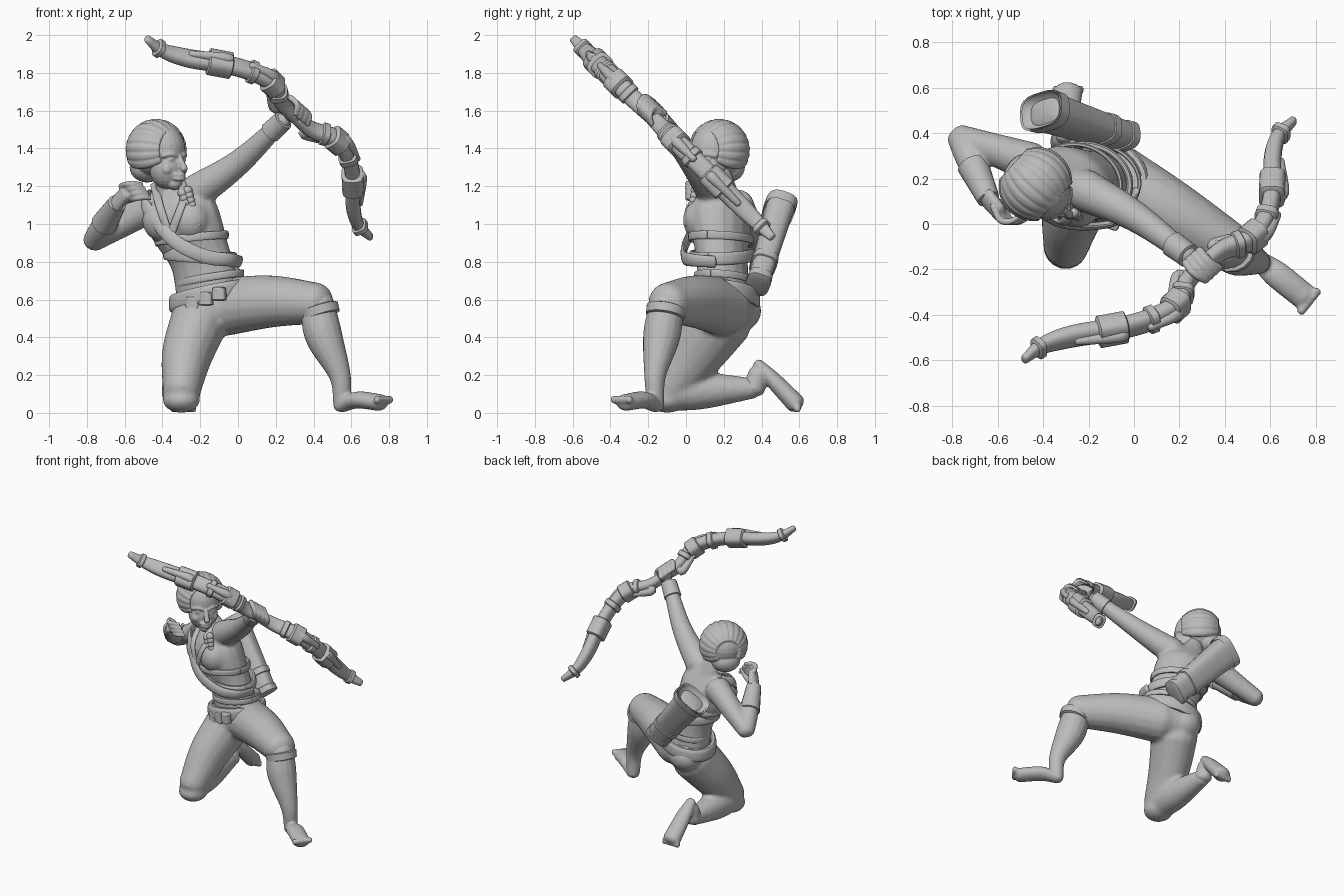
import bpy, bmesh, math
from mathutils import Vector, Matrix

if "Cube" in bpy.data.objects:
    bpy.data.objects.remove(bpy.data.objects["Cube"])

clay = bpy.data.materials.new("plain grey clay")
grey = (.5, .5, .5, 1)
clay.diffuse_color = grey
clay.use_nodes = True
clay.node_tree.nodes["Principled BSDF"].inputs["Base Color"].default_value = grey

ACROSS, UP, RIGHTWARD = Vector((.93, -.37, 0)), Vector((0, 0, 1)), Vector((1, 0, 0))
FORWARD = ACROSS.cross(UP)
MIRRORED = (-1, 1)


def catmull(values, amount):
    """Smoothly read a list of numbers or vectors at an amount from zero to one."""
    last = len(values) - 1
    place = amount * last
    index = min(int(place), last - 1)
    t = place - index
    start, end = values[index], values[index + 1]
    before = values[index - 1] if index else start * 2 - end
    after = values[index + 2] if index + 2 <= last else end * 2 - start
    return (start * 2 + (end - before) * t + (before * 2 - start * 5 + end * 4 - after) * t * t
            + (start * 3 - before - end * 3 + after) * t ** 3) / 2


def squared(value, power):
    return math.copysign(abs(value) ** power, value)


def sweep(mesh, points, radii, side=RIGHTWARD, flat=1, cap=.7, sides=16, power=1):
    """Sweep an ellipse along the points; its wide axis lies along side, flat scales the other.
    A power under one makes the section boxy, a negative cap makes the ends hollow."""
    points = [Vector(point) for point in points]
    steps = max(8, 4 * len(points))
    path = [catmull(points, step / steps) for step in range(steps + 1)]
    rings = []

    def add_ring(centre, wide, thin, radius):
        turns = [math.tau * (corner + .5) / sides for corner in range(sides)]
        rings.append([mesh.verts.new(centre + radius * (wide * squared(math.cos(turn), power)
                                                        + thin * flat * squared(math.sin(turn), power)))
                      for turn in turns])

    for step, centre in enumerate(path):
        radius = catmull(radii, step / steps)
        ahead = (path[min(step + 1, steps)] - path[max(step - 1, 0)]).normalized()
        wide = (side - ahead * ahead.dot(side)).normalized()
        thin = ahead.cross(wide)
        dome = [(cap * min(flat, 1) * math.sin(angle), math.cos(angle)) for angle in (.5, 1, 1.4)]
        if step == 0:
            for push, shrink in reversed(dome):
                add_ring(centre - ahead * push * radius, wide, thin, radius * shrink)
        add_ring(centre, wide, thin, radius)
        if step == steps:
            for push, shrink in dome:
                add_ring(centre + ahead * push * radius, wide, thin, radius * shrink)
    for ring, following in zip(rings, rings[1:]):
        for corner in range(sides):
            beside = (corner + 1) % sides
            mesh.faces.new((ring[corner], ring[beside], following[beside], following[corner]))
    mesh.faces.new(rings[0])
    mesh.faces.new(rings[-1])


def ball(mesh, centre, size):
    matrix = Matrix.Translation(centre) @ Matrix.Diagonal((*size, 1))
    bmesh.ops.create_uvsphere(mesh, u_segments=24, v_segments=14, radius=1, matrix=matrix)


def part(name, sweeps=(), balls=(), voxel=0, frame=Matrix(), soften=3):
    """One object from swept and round pieces, fused into one skin when voxel is set."""
    mesh = bmesh.new()
    for arguments in sweeps:
        sweep(mesh, *arguments)
    for arguments in balls:
        ball(mesh, *arguments)
    bmesh.ops.recalc_face_normals(mesh, faces=mesh.faces)
    data = bpy.data.meshes.new(name)
    mesh.to_mesh(data)
    mesh.free()
    data.materials.append(clay)
    data.shade_smooth()
    data.set_sharp_from_angle(angle=math.radians(40))
    thing = bpy.data.objects.new(name, data)
    bpy.context.scene.collection.objects.link(thing)
    thing.matrix_world = frame
    if voxel:
        fuse = thing.modifiers.new("fuse", 'REMESH')
        fuse.mode, fuse.voxel_size, fuse.use_smooth_shade = 'VOXEL', voxel, True
        thing.modifiers.new("soften", 'SMOOTH').iterations = soften
    return thing


def band(name, centre, width, depth, height, slope=0):
    """A strap around the body, lifted by slope towards the left side."""
    loop = []
    for step in range(25):
        turn = math.tau * step / 24
        loop.append(Vector(centre) + ACROSS * width * math.cos(turn) + FORWARD * depth * math.sin(turn)
                    + UP * slope * math.cos(turn))
    part(name, [(loop, (height, height), UP, .45, .1, 12, .6)])


# Joints of the pose
pelvis, waist, chest, collar = Vector((-.15, .2, .6)), Vector((-.2, .19, .82)), Vector((-.3, .18, 1.05)), Vector((-.35, .2, 1.21))
skull = Vector((-.4, .145, 1.36))
bow_shoulder, bow_elbow, bow_wrist = Vector((-.22, .15, 1.17)), Vector((.01, .03, 1.33)), Vector((.24, -.14, 1.55))
draw_shoulder, draw_elbow, draw_wrist = Vector((-.45, .27, 1.1)), Vector((-.765, .38, .91)), Vector((-.64, .11, 1.11))
left_hip, left_knee, left_ankle = Vector((-.08, .2, .56)), Vector((.42, -.1, .58)), Vector((.57, -.18, .1))
right_hip, right_knee, right_ankle = Vector((-.2, .19, .5)), Vector((-.3, -.1, .11)), Vector((-.31, .36, .13))

# Torso, neck and both arms in one skin
bust = [(chest + ACROSS * .085 * sign + FORWARD * .075 - UP * .03, (.1, .095, .11)) for sign in MIRRORED]
part("upper_body", [
    ((pelvis, waist, chest, collar), (.18, .17, .2, .08), ACROSS, .77),
    ((collar - UP * .06, skull), (.08, .06)),
    ((bow_shoulder, bow_elbow, bow_wrist), (.095, .068, .045), UP),
    ((draw_shoulder, draw_shoulder.lerp(draw_elbow, .6), draw_elbow), (.09, .07, .058), UP),
    ((draw_elbow, draw_elbow.lerp(draw_wrist, .4), draw_wrist), (.058, .062, .04), UP),
], bust, .012, soften=6)

# Bracers on both forearms
part("draw_bracer", [((draw_elbow.lerp(draw_wrist, .45), draw_wrist), (.07, .05), UP, 1, .1)])
part("bow_bracer", [((bow_elbow.lerp(bow_wrist, .7), bow_wrist), (.059, .055), UP, 1, .1)])

# Draw hand with hooked fingers
knuckles = draw_wrist + Vector((.05, -.06, .06))
fingers = []
for number in range(4):
    root = knuckles + Vector((.015, 0, -.025)) * number + UP * .03
    hook = [root + Vector(step) for step in ((-.03, .03, 0), (0, -.03, .01), (.04, -.04, .015), (.08, -.02, .01))]
    fingers.append((hook, (.016, .016, .012), UP, 1, .7, 8))
thumb = (draw_wrist, knuckles + Vector((.04, .03, -.03)), knuckles + Vector((.08, .03, .02)))
part("draw_hand", fingers + [((draw_wrist, knuckles), (.034, .03), RIGHTWARD, 1.7), (thumb, (.02, .012), UP)], voxel=.007)

# Bow hand wrapped round the grip
fist = bow_wrist + Vector((.055, -.03, .035))
bow_line = Vector((.62, .55, -.55)).normalized()
fingers = []
for number in range(4):
    root = fist + bow_line * .034 * (number - 1.5)
    hook = [root + Vector(step) for step in ((-.04, .03, .03), (0, -.02, .06), (.05, -.05, .02), (.04, -.04, -.03))]
    fingers.append((hook, (.018, .016), bow_line, 1, .7, 8))
part("bow_hand", fingers, [(fist, (.05, .05, .05))], .008)

# Trousers: hips, raised left thigh, folded right leg
seat = [(pelvis + ACROSS * .08 * sign + Vector((.02, .05, -.06)), (.12, .12, .11)) for sign in MIRRORED]
part("trousers", [
    ((left_hip, left_hip.lerp(left_knee, .5) + UP * .02, left_knee), (.155, .14, .11), UP),
    ((right_hip, right_hip.lerp(right_knee, .5) - RIGHTWARD * .02, right_knee), (.155, .135, .1), RIGHTWARD, 1.1),
    ((right_knee, right_knee.lerp(right_ankle, .4), right_ankle), (.1, .1, .055)),
], seat + [(pelvis - UP * .04, (.19, .165, .15)), (right_knee - UP * .04, (.1, .1, .07))], .013, soften=8)
cuff_start, cuff_end = left_knee.lerp(left_ankle, .05), left_knee.lerp(left_ankle, .14)
part("left_cuff", [((cuff_start, cuff_end), (.107, .103), RIGHTWARD, 1, .1)])

# Bare left shin, feet and toes
heel, toe_tip = left_ankle + Vector((-.02, .02, -.065)), Vector((.75, -.32, .055))
spread = (toe_tip - heel).cross(UP).normalized()
toes = [(toe_tip + spread * .026 * number + Vector((.02, -.02, .015)), (.02, .02, .022)) for number in range(-2, 3)]
part("left_lower_leg", [
    ((left_knee, left_knee.lerp(left_ankle, .35) - RIGHTWARD * .02, left_ankle.lerp(left_knee, .2), heel), (.09, .1, .058, .045)),
    ((heel, heel.lerp(toe_tip, .4) + UP * .025, toe_tip), (.044, .06, .06), spread, .75),
], toes, .009)
raised_heel, grounded_toes = right_ankle + Vector((0, .02, .13)), Vector((-.29, .58, .05))
toes = [(grounded_toes + Vector((.027 * number, .01, -.025)), (.016, .02, .025)) for number in range(-2, 3)]
part("right_foot", [
    ((raised_heel, raised_heel.lerp(grounded_toes, .4), grounded_toes), (.035, .055, .065), RIGHTWARD, .8),
    ((right_ankle, raised_heel - UP * .05), (.06, .05)),
], toes, .009)

# Head and face, built looking forward and then turned
HEAD = Matrix.Translation(skull) @ Matrix.Rotation(math.radians(48), 4, 'Z')
features = [((0, -.12, 0), (0, -.14, -.04), (0, -.155, -.07))]
features += [[(.035 * sign, -.12 - .02 * (sign == 0), height) for sign in (-1, 0, 1)] for height in (-.1, -.12)]
features += [[(.02 * sign, -.12, 0), (.05 * sign, -.11, .01), (.09 * sign, -.08, 0)] for sign in MIRRORED]
masses = [((0, 0, .03), (.12, .125, .14)), ((0, -.035, -.06), (.1, .095, .115)), ((0, -.085, -.145), (.04, .04, .035))]
for sign in MIRRORED:
    masses += [((.044 * sign, -.1, -.02), (.024, .02, .013)), ((.055 * sign, -.08, -.07), (.035, .035, .035))]
part("face", [(line, (.011, .013, .011) if index else (.013, .02), UP) for index, line in enumerate(features)],
     masses, .006, HEAD, 2)

# Hair swept back in locks to a low knot
locks = []
for number in range(-7, 8):
    around = math.radians(17 * number)
    outward = RIGHTWARD * math.sin(around) + UP * math.cos(around)
    arc = [math.radians(angle) for angle in range(45, 160, 20)]
    lock = [Vector((0, .045, .03)) + outward * .15 * math.sin(angle) - Vector((0, .155, 0)) * math.cos(angle) for angle in arc]
    locks.append((lock, (.02, .03, .015), outward.cross(Vector((0, 1, 0))), .6, .7, 8))
part("hair", locks, [((0, .045, .03), (.142, .148, .142)), ((0, .11, -.06), (.1, .085, .08))], .006, HEAD, 1)

# Plaited braid hanging over the collar
plait = []
for number in range(8):
    middle = Vector((-.28, .05, 1.17)) + Vector((.008, -.006, -.026)) * number
    plait += [(middle + Vector((2, 0, 1)) * .007 * sign, Vector((1, 1, 1)) * (.025 - .0015 * number)) for sign in MIRRORED]
part("braid", [((skull + Vector((.07, .05, -.13)), skull + Vector((.11, -.03, -.16)), plait[0][0]), (.03, .026))], plait)

# Lapels, wraps, belts and the slanting shoulder strap
meeting = chest + FORWARD * .165 - UP * .12
part("lapels", [((collar + ACROSS * .1 * sign, chest + ACROSS * .06 * sign + FORWARD * .155 + UP * .04, meeting),
                 (.022, .022), ACROSS, .5) for sign in MIRRORED])
band("chest_wrap", waist + UP * .01, .185, .155, .034, -.015)
band("upper_wrap", waist.lerp(chest, .45), .19, .16, .022, .02)
band("hip_belt", pelvis + UP * .02, .2, .168, .045, .045)
band("waist_belt", pelvis + UP * .11, .178, .145, .02, .03)
strap = ((-.47, .24, 1.16), (-.49, .13, 1.1), (-.35, .01, .92), (-.18, -.01, .83), (-.04, .03, .81), (.01, .15, .8))
part("shoulder_strap", [(strap, (.028, .038, .032), UP + RIGHTWARD * .3, .45)])
pouches = []
for number in range(3):
    spot = pelvis + ACROSS * .075 * (number - .4) + FORWARD * .165 + UP * (.025 * number - .02)
    pouches.append(((spot - UP * .03, spot + UP * .03), (.037, .035), ACROSS, .7, .3, 16, .5))
part("belt_pouches", pouches)

# Hollow boxy quiver slung across the back
mouth, base = Vector((-.41, .5, 1.1)), Vector((-.04, .38, .68))
broad = Vector((.72, .25, .65))
rims = [(mouth.lerp(base, start), mouth.lerp(base, start + .07), radius) for start, radius in ((.7, .096), (.93, .09))]
part("quiver", [((mouth, base), (.11, .082), broad, .7, -.6, 20, .65),
                ((mouth, mouth.lerp(base, .1)), (.12, .118), broad, .7, -.5, 20, .65)])
part("quiver_rims", [((start, end), (radius, radius), broad, .72, .15, 20, .65) for start, end, radius in rims])

# Recurved bow: one limb in its own frame, mirrored across the grip
belly = bow_line.cross(Vector((0, 1, 1))).normalized()
BOW = Matrix((bow_line, belly, bow_line.cross(belly))).transposed().to_4x4()
BOW.translation = Vector((.11, -.07, 1.455))
limb = [Vector((along, rise, 0)) for along, rise in
        ((0, .25), (.13, .26), (.26, .315), (.4, .285), (.55, .2), (.7, .08), (.83, .01), (.95, 0))]


def bow_part(name, sweeps):
    part(name, sweeps, frame=BOW).modifiers.new("other limb", 'MIRROR')


bow_part("bow", [(limb, (.04, .052, .052, .05, .022), UP, .75, .4, 16, .75)])
# Bindings and carved blocks: place along the limb, length and radius
sleeves = []
for place, length, radius in ((.2, .03, .058), (.26, .08, .066), (.42, .03, .06), (.54, .09, .068), (.87, .03, .048)):
    ends = (catmull(limb, place), catmull(limb, place + length))
    sleeves.append((ends, (radius, radius), UP, .85, .2, 16, .6))
bow_part("bow_bindings", sleeves)
spurs = [(limb[place], limb[place] + Vector(offset), limb[place + 1] + Vector(offset) * .8)
         for place, offset in ((1, (0, -.05, 0)), (2, (.06, .03, 0)), (4, (.02, .04, 0)))]
bow_part("bow_spurs", [(spur, (.035, .03, .018), UP) for spur in spurs])
